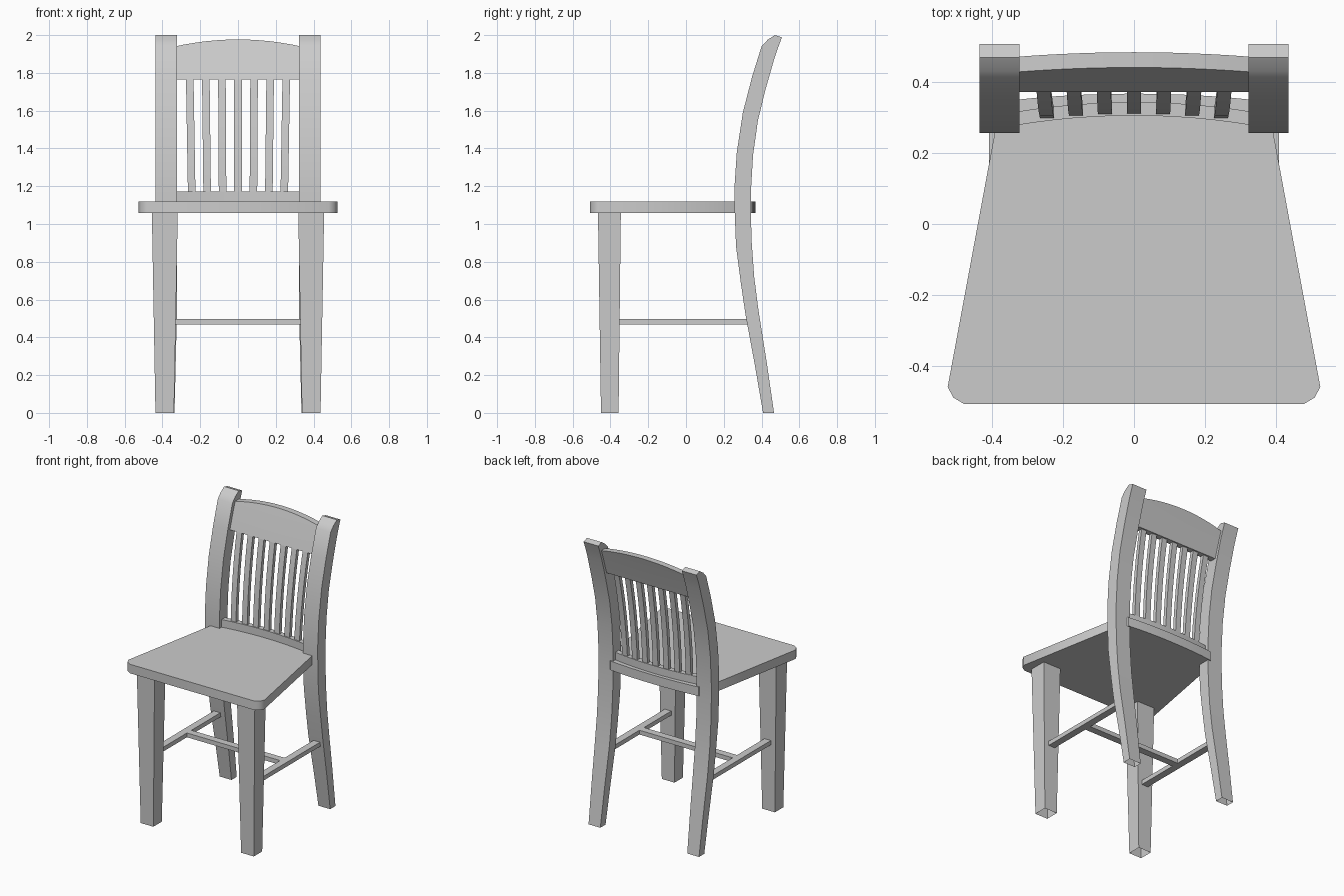
import bpy, bmesh, math

if "Cube" in bpy.data.objects:
    bpy.data.objects.remove(bpy.data.objects["Cube"])


def finish(name, bm, smooth=True, mirror=False):
    bmesh.ops.recalc_face_normals(bm, faces=bm.faces)
    me = bpy.data.meshes.new(name)
    bm.to_mesh(me)
    bm.free()
    ob = bpy.data.objects.new(name, me)
    bpy.context.collection.objects.link(ob)
    if mirror:
        ob.modifiers.new("mirror", 'MIRROR')
    if smooth:
        bpy.ops.object.select_all(action='DESELECT')
        ob.select_set(True)
        bpy.context.view_layer.objects.active = ob
        bpy.ops.object.shade_smooth_by_angle(angle=math.radians(40))
    return ob


def loft(bm, rings, cap_start=True, cap_end=True):
    """Skin a list of equal-length point rings."""
    vs = [[bm.verts.new(p) for p in r] for r in rings]
    n = len(vs[0])
    for a, b in zip(vs, vs[1:]):
        for i in range(n):
            j = (i + 1) % n
            bm.faces.new((a[i], a[j], b[j], b[i]))
    if cap_start:
        bm.faces.new(vs[0][::-1])
    if cap_end:
        bm.faces.new(vs[-1])


def rect(x0, x1, y0, y1, z):
    return [(x0, y0, z), (x1, y0, z), (x1, y1, z), (x0, y1, z)]


def box(name, x0, x1, y0, y1, z0, z1, mirror=False):
    bm = bmesh.new()
    loft(bm, [rect(x0, x1, y0, y1, z0), rect(x0, x1, y0, y1, z1)])
    return finish(name, bm, False, mirror)


# Seat: tapered board with clipped front corners and bowed back edge
half = [(0.48, -0.508), (0.51, -0.49), (0.526, -0.46), (0.387, 0.29), (0.34, 0.35)]
bow = [(x, 0.368 - 0.016 * (x / 0.33) ** 2) for x in (0.25, 0.16, 0.08)]
right = half + bow
outline = right + [(0, 0.368)] + [(-x, y) for x, y in reversed(right)]
bm = bmesh.new()
loft(bm, [[(x, y, z) for x, y in outline] for z in (1.057, 1.12)])
finish("seat", bm)

# Front legs: tapered, open at the foot
bm = bmesh.new()
loft(bm, [rect(0.339, 0.437, -0.45, -0.357, 0), rect(0.319, 0.456, -0.466, -0.345, 1.06)],
     cap_start=False)
finish("front_legs", bm, False, True)

# Back posts: one curved piece from foot to top (z front, y front, z back, y back)
profile = [(0, .408, 0, .466), (.25, .365, .27, .427), (.52, .315, .54, .384),
           (.69, .29, .72, .361), (.88, .265, .90, .348), (1.06, .258, 1.06, .343),
           (1.2, .257, 1.18, .344), (1.38, .269, 1.365, .355), (1.59, .301, 1.55, .381),
           (1.78, .35, 1.72, .423), (1.94, .40, 1.87, .466), (1.975, .432, 1.93, .486),
           (2.0, .47, 1.988, .508)]
rings = []
for zf, yf, zb, yb in profile:
    t = max(0, 1 - zf / 0.55) * 0.013
    x0, x1 = 0.323 + t, 0.436 - t * 0.7
    rings.append([(x0, yf, zf), (x1, yf, zf), (x1, yb, zb), (x0, yb, zb)])
bm = bmesh.new()
loft(bm, rings, cap_start=False)
finish("back_posts", bm, True, True)

# Lower back rail: bowed along the seat
bm = bmesh.new()
rings = []
for i in range(13):
    x = -0.335 + 0.67 * i / 12
    y = 0.306 - 0.026 * (x / 0.325) ** 2
    rings.append([(x, y, 1.115), (x, y + 0.038, 1.115), (x, y + 0.038, 1.173), (x, y, 1.173)])
loft(bm, rings)
finish("lower_back_rail", bm)

# Crest rail: leaning board with arched top
bm = bmesh.new()
rings = []
for i in range(13):
    x = -0.335 + 0.67 * i / 12
    top = 1.977 - 0.035 * (x / 0.325) ** 2
    mid = 1.87
    front = [(z, 0.372 + 0.3 * (z - 1.765) + 0.14 * (z - 1.765) ** 2) for z in (1.765, mid, top)]
    rings.append([(x, y, z) for z, y in front] + [(x, y + 0.043, z) for z, y in reversed(front)])
loft(bm, rings)
finish("crest_rail", bm)

# Seven slim slats following the curve of the back
for k in range(-3, 4):
    bm = bmesh.new()
    rings = []
    yb = 0.325 - 0.013 * (k / 3) ** 2
    for i in range(7):
        t = i / 6
        z = 1.165 + 0.615 * t
        x = k * (0.0817 + 0.0035 * t)
        y = yb + (0.394 - yb) * (0.35 * t + 0.65 * t * t)
        rings.append(rect(x - 0.02, x + 0.02, y - 0.013, y + 0.013, z))
    loft(bm, rings)
    finish("back_slat_%d" % (k + 4), bm)

# H-shaped stretchers between the legs
box("side_stretchers", 0.36, 0.41, -0.37, 0.335, 0.467, 0.497, mirror=True)
box("cross_stretcher", -0.365, 0.365, -0.05, 0.0, 0.467, 0.497)
